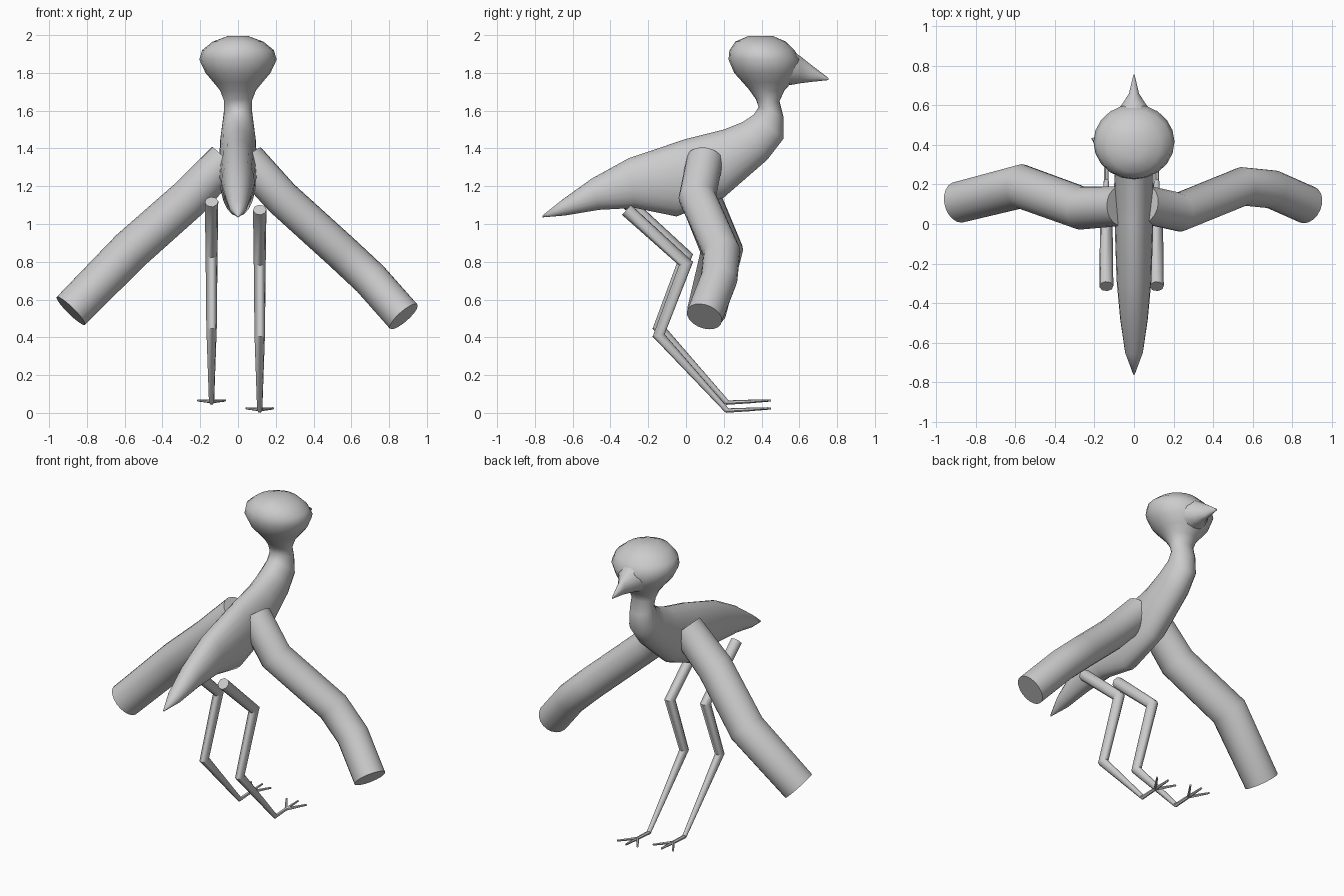
import bpy, bmesh, math
from mathutils import Vector

cube = bpy.data.objects.get("Cube")
if cube:
    bpy.data.objects.remove(cube, do_unlink=True)

grey = bpy.data.materials.new("plain_grey")
grey.use_nodes = True
grey.diffuse_color = (0.6, 0.6, 0.6, 1)
grey.node_tree.nodes["Principled BSDF"].inputs["Base Color"].default_value = (0.6, 0.6, 0.6, 1)


def skin(name, rings, smooth_angle=50):
    """Join rings of points into a closed, capped tube."""
    bm = bmesh.new()
    loops = [[bm.verts.new(p) for p in ring] for ring in rings]
    n = len(loops[0])
    for a, b in zip(loops, loops[1:]):
        for i in range(n):
            j = (i + 1) % n
            bm.faces.new((a[i], a[j], b[j], b[i]))
    bm.faces.new(loops[0])
    bm.faces.new(loops[-1])
    bmesh.ops.recalc_face_normals(bm, faces=bm.faces)
    mesh = bpy.data.meshes.new(name)
    bm.to_mesh(mesh)
    bm.free()
    mesh.materials.append(grey)
    obj = bpy.data.objects.new(name, mesh)
    bpy.context.collection.objects.link(obj)
    bpy.ops.object.select_all(action='DESELECT')
    obj.select_set(True)
    bpy.context.view_layer.objects.active = obj
    bpy.ops.object.shade_smooth_by_angle(angle=math.radians(smooth_angle))
    return obj


def profile_body(name, sections, sides=20):
    """Each section: upper (y, z), lower (y, z) and half width."""
    rings = []
    for y1, z1, y2, z2, w in sections:
        mid = Vector((0, (y1 + y2) / 2, (z1 + z2) / 2))
        half = Vector((0, (y1 - y2) / 2, (z1 - z2) / 2))
        side = Vector((w, 0, 0))
        turns = [math.tau * i / sides for i in range(sides)]
        rings.append([mid + half * math.cos(t) + side * math.sin(t) for t in turns])
    return skin(name, rings, 70)


def tube(name, path, radii, sides=8, smooth_angle=50):
    """Round tube with mitred bends along a path."""
    pts = [Vector(p) for p in path]
    dirs = [(b - a).normalized() for a, b in zip(pts, pts[1:])]
    axis = dirs[0]
    u = axis.orthogonal().normalized()
    v = axis.cross(u)
    ring = [pts[0] + radii[0] * (u * math.cos(math.tau * i / sides)
            + v * math.sin(math.tau * i / sides)) for i in range(sides)]
    rings = [ring]
    for k in range(1, len(pts)):
        d = dirs[k - 1]
        plane = (d + dirs[k]).normalized() if k < len(dirs) else d
        new = []
        for p in rings[-1]:
            # slide along the segment onto the mitre plane, then scale
            q = p + d * ((pts[k] - p).dot(plane) / d.dot(plane))
            new.append(pts[k] + (q - pts[k]) * (radii[k] / radii[k - 1]))
        rings.append(new)
    return skin(name, rings, smooth_angle)


# Body, neck and head in one skin, from tail tip to crown
profile_body("body_and_head", [
    (-.76, 1.045, -.76, 1.035, .004),
    (-.66, 1.125, -.64, 1.045, .045),
    (-.50, 1.24, -.46, 1.075, .07),
    (-.30, 1.35, -.27, 1.085, .088),
    (0, 1.45, -.05, 1.04, .097),
    (.20, 1.50, .20, 1.14, .10),
    (.30, 1.54, .43, 1.34, .095),
    (.36, 1.58, .515, 1.45, .085),
    (.385, 1.62, .515, 1.57, .075),
    (.37, 1.66, .495, 1.65, .075),
    (.335, 1.71, .52, 1.705, .095),
    (.30, 1.75, .56, 1.75, .13),
    (.255, 1.80, .59, 1.80, .172),
    (.225, 1.87, .605, 1.87, .205),
    (.23, 1.92, .575, 1.92, .19),
    (.26, 1.965, .53, 1.965, .135),
    (.33, 1.995, .46, 1.995, .055),
])

# Beak
profile_body("beak", [
    (.50, 1.945, .48, 1.73, .12),
    (.56, 1.92, .55, 1.735, .10),
    (.61, 1.885, .605, 1.745, .06),
    (.66, 1.845, .66, 1.752, .026),
    (.755, 1.772, .755, 1.762, .003),
], 14)

# Wings
tube("left_wing", [(.05, .10, 1.34), (.23, .06, 1.14), (.55, .19, .85),
                   (.70, .175, .71), (.877, .097, .51)], [.097] * 5, 20)
tube("right_wing", [(-.065, .09, 1.34), (-.265, .08, 1.13), (-.57, .19, .86),
                    (-.885, .11, .54)], [.10, .108, .11, .105], 20)

# Legs and toes, the right one slightly raised
for side, x, lift in (("left", .115, 0), ("right", -.14, .042)):
    leg = [(-.315, 1.075), (0, .79), (-.145, .41), (.215, .015)]
    tube(side + "_leg", [(x, y, z + lift) for y, z in leg], [.036, .032, .028, .014], 8)
    heel, fork, tip = [(x, y, z + lift) for y, z in ((.21, .012), (.33, .018), (.45, .024))]
    tube(side + "_middle_toe", [heel, fork, tip], [.012, .01, .006], 6)
    for name, dx in (("outer", .072), ("inner", -.072)):
        end = (x + dx, .435, .024 + lift)
        tube(f"{side}_{name}_toe", [fork, end], [.01, .006], 6)
